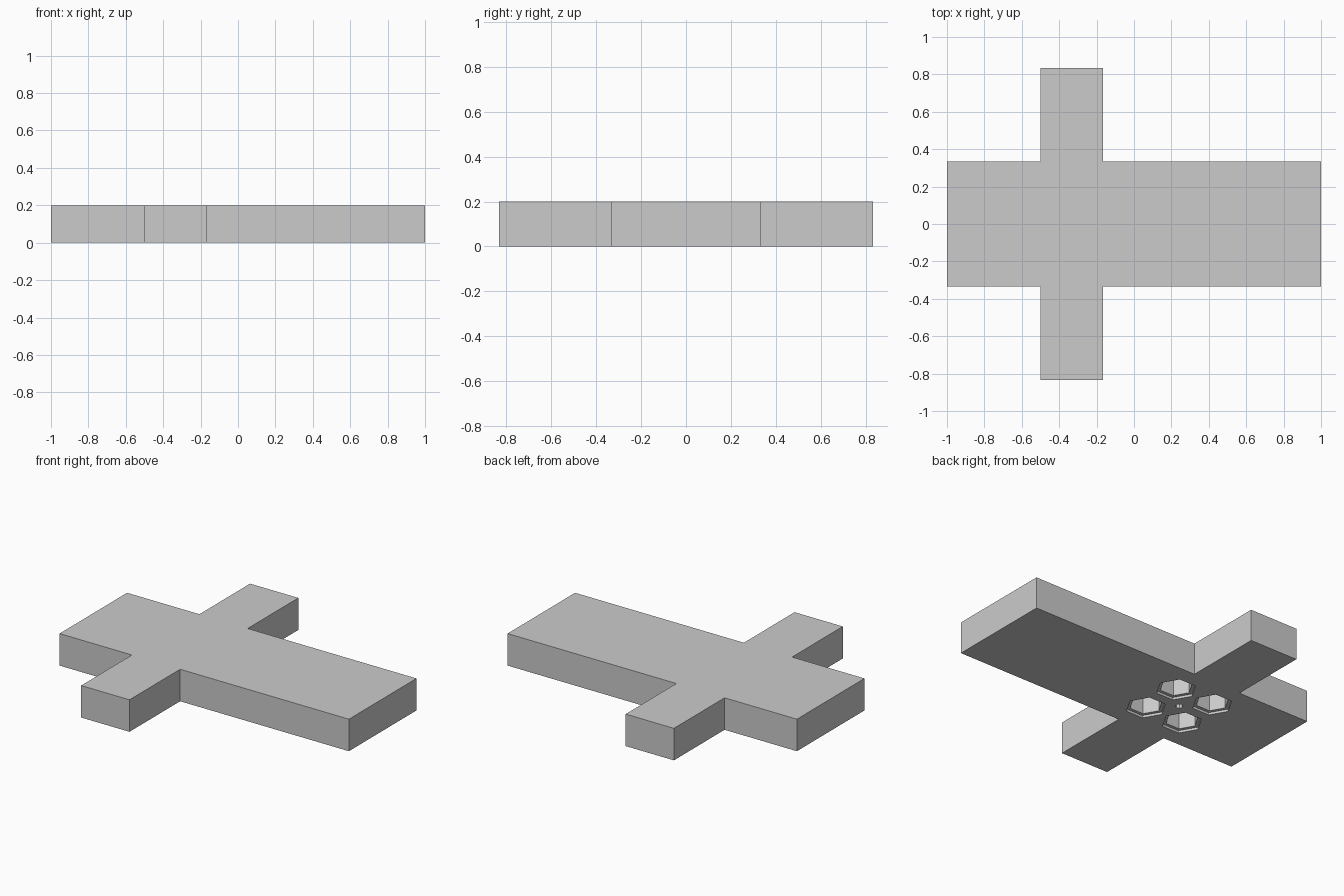
import bpy
import bmesh
from math import cos, sin, tau

if "Cube" in bpy.data.objects:
    bpy.data.objects.remove(bpy.data.objects["Cube"])

GREY = (0.6, 0.6, 0.6, 1)
grey = bpy.data.materials.new("light_grey")
grey.use_nodes = True
grey.diffuse_color = GREY
grey.node_tree.nodes["Principled BSDF"].inputs["Base Color"].default_value = GREY

THICK = 0.2
CROSS_X = -1 / 3      # where the side arms meet the bar
HALF_BAR = 1 / 3
HALF_ARM = 1 / 6
REACH = 5 / 6


def prism(name, outline, bottom, top):
    """Extrude a flat outline upward into a solid."""
    bm = bmesh.new()
    base = bm.faces.new([bm.verts.new((x, y, bottom)) for x, y in outline])
    side = bmesh.ops.extrude_face_region(bm, geom=[base])
    verts = [v for v in side["geom"] if isinstance(v, bmesh.types.BMVert)]
    bmesh.ops.translate(bm, verts=verts, vec=(0, 0, top - bottom))
    bmesh.ops.recalc_face_normals(bm, faces=bm.faces)
    mesh = bpy.data.meshes.new(name)
    bm.to_mesh(mesh)
    bm.free()
    mesh.materials.append(grey)
    obj = bpy.data.objects.new(name, mesh)
    bpy.context.collection.objects.link(obj)
    return obj


def ring(x, y, radius, sides):
    return [(x + radius * cos(tau * i / sides), y + radius * sin(tau * i / sides))
            for i in range(sides)]


# Cross-shaped plate: half an outline mirrored front to back
left, right = CROSS_X - HALF_ARM, CROSS_X + HALF_ARM
half = [(-1, -HALF_BAR), (left, -HALF_BAR), (left, -REACH),
        (right, -REACH), (right, -HALF_BAR), (1, -HALF_BAR)]
plate = prism("cross_plate", half + [(x, -y) for x, y in reversed(half)], 0, THICK)


def cut(name, outline, depth):
    """Sink a blind hole into the underside."""
    cutter = prism(name, outline, -0.05, depth)
    cutter.hide_render = True
    cutter.hide_viewport = True
    cutter.hide_set(True)
    mod = plate.modifiers.new(name, "BOOLEAN")
    mod.operation = "DIFFERENCE"
    mod.solver = "EXACT"
    mod.object = cutter


# Four stepped hexagonal sockets around a small centre hole
OFFSET = 2 / 15
for sx in (-1, 1):
    for sy in (-1, 1):
        x, y = CROSS_X + sx * OFFSET, sy * OFFSET
        cut("socket_rim_cutter", ring(x, y, 0.117, 6), 0.015)
        cut("socket_cutter", ring(x, y, 0.095, 6), 0.12)
cut("centre_hole_cutter", ring(CROSS_X, 0, 0.023, 8), 0.1)

# Bake the cuts, then drop the cutters
bpy.context.view_layer.update()
graph = bpy.context.evaluated_depsgraph_get()
baked = bpy.data.meshes.new_from_object(plate.evaluated_get(graph))
cutters = [m.object for m in plate.modifiers]
plate.modifiers.clear()
plate.data = baked
for cutter in cutters:
    bpy.data.objects.remove(cutter)
